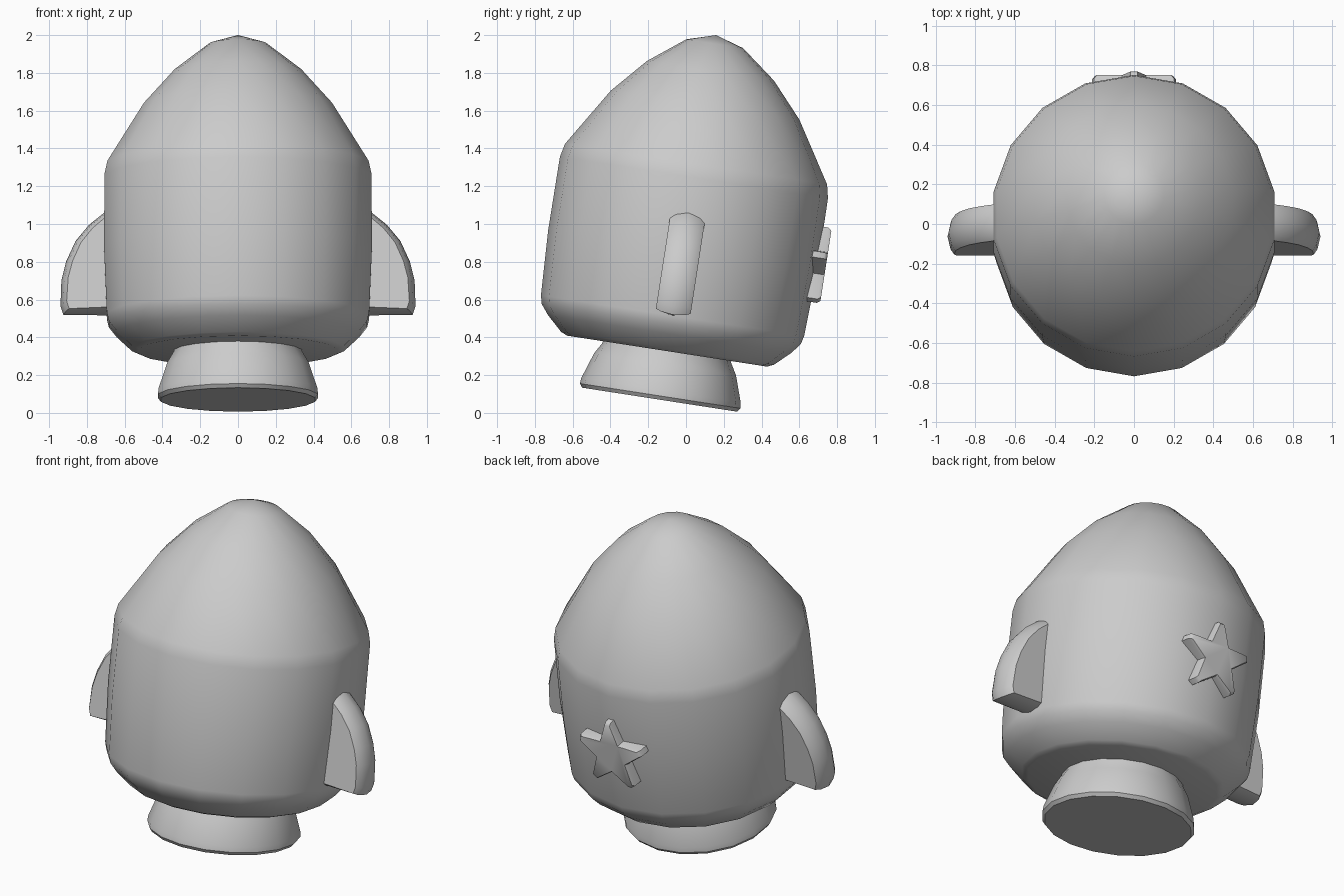
import bpy, bmesh, math
from mathutils import Matrix, Vector

if "Cube" in bpy.data.objects:
    bpy.data.objects.remove(bpy.data.objects["Cube"])

# The whole rocket leans back; parts are modelled upright in this frame
TILT = Matrix.Translation((0, -0.14, 0.07)) @ Matrix.Rotation(math.radians(-8.8), 4, 'X')


def finish(name, bm, angle):
    bmesh.ops.recalc_face_normals(bm, faces=bm.faces)
    mesh = bpy.data.meshes.new(name)
    bm.to_mesh(mesh)
    bm.free()
    ob = bpy.data.objects.new(name, mesh)
    bpy.context.collection.objects.link(ob)
    ob.matrix_world = TILT
    bpy.ops.object.select_all(action='DESELECT')
    ob.select_set(True)
    bpy.context.view_layer.objects.active = ob
    bpy.ops.object.shade_smooth_by_angle(angle=math.radians(angle))
    return ob


def bridge(bm, loops):
    for a, b in zip(loops, loops[1:]):
        n = len(a)
        for i in range(n):
            j = (i + 1) % n
            bm.faces.new((a[i], a[j], b[j], b[i]))


def lathe(name, profile, angle, tip=None, sides=18):
    bm = bmesh.new()
    loops = [[bm.verts.new((r * math.sin(k * math.tau / sides),
                            r * math.cos(k * math.tau / sides), z))
              for k in range(sides)] for r, z in profile]
    bridge(bm, loops)
    bm.faces.new(loops[0])
    if tip is None:
        bm.faces.new(loops[-1])
    else:
        top = bm.verts.new((0, 0, tip))
        for i in range(sides):
            bm.faces.new((loops[-1][i], loops[-1][(i + 1) % sides], top))
    return finish(name, bm, angle)


# Hull with rounded lower edge and domed nose
lathe("rocket_hull", [(0.535, 0.26), (0.57, 0.275), (0.652, 0.352), (0.694, 0.405),
                      (0.705, 0.45), (0.72, 0.8), (0.718, 1.19), (0.702, 1.262),
                      (0.505, 1.578), (0.34, 1.762), (0.152, 1.907)], 45, tip=1.953)

# Flared exhaust nozzle
lathe("exhaust_nozzle", [(0.415, 0), (0.43, 0.02), (0.427, 0.05), (0.38, 0.19),
                         (0.345, 0.25), (0.34, 0.3)], 40)

# Side fins: rounded outline, rim crowned across the thickness
outline = [(0.6, 1.05), (0.71, 1.0), (0.79, 0.935), (0.86, 0.85), (0.91, 0.74),
           (0.935, 0.64), (0.94, 0.5), (0.925, 0.455), (0.6, 0.45)]
layers = [(-0.093, 0.036), (-0.065, 0.016), (0, 0), (0.065, 0.016), (0.093, 0.036)]
for side, label in ((1, "right_fin"), (-1, "left_fin")):
    bm = bmesh.new()
    loops = []
    for y, inset in layers:
        loop = []
        for x, z in outline:
            d = Vector((x - 0.6, z - 0.65)).normalized() * inset
            loop.append(bm.verts.new((side * (x - d.x), y, z - d.y)))
        loops.append(loop)
    bridge(bm, loops)
    bm.faces.new(loops[0])
    bm.faces.new(loops[-1])
    finish(label, bm, 40)

# Star badge on the back, blunt tips and softened outer edge
bm = bmesh.new()
points = []
for k in range(5):
    a = k * math.tau / 5
    points += [(0.218, a - 0.08), (0.218, a + 0.08), (0.108, a + math.pi / 5)]
loops = [[bm.verts.new((s * r * math.sin(a), y, 0.82 + s * r * math.cos(a)))
          for r, a in points] for y, s in ((0.66, 1), (0.745, 1), (0.762, 0.93))]
bridge(bm, loops)
bm.faces.new(loops[0])
bm.faces.new(loops[-1])
finish("star_badge", bm, 50)
